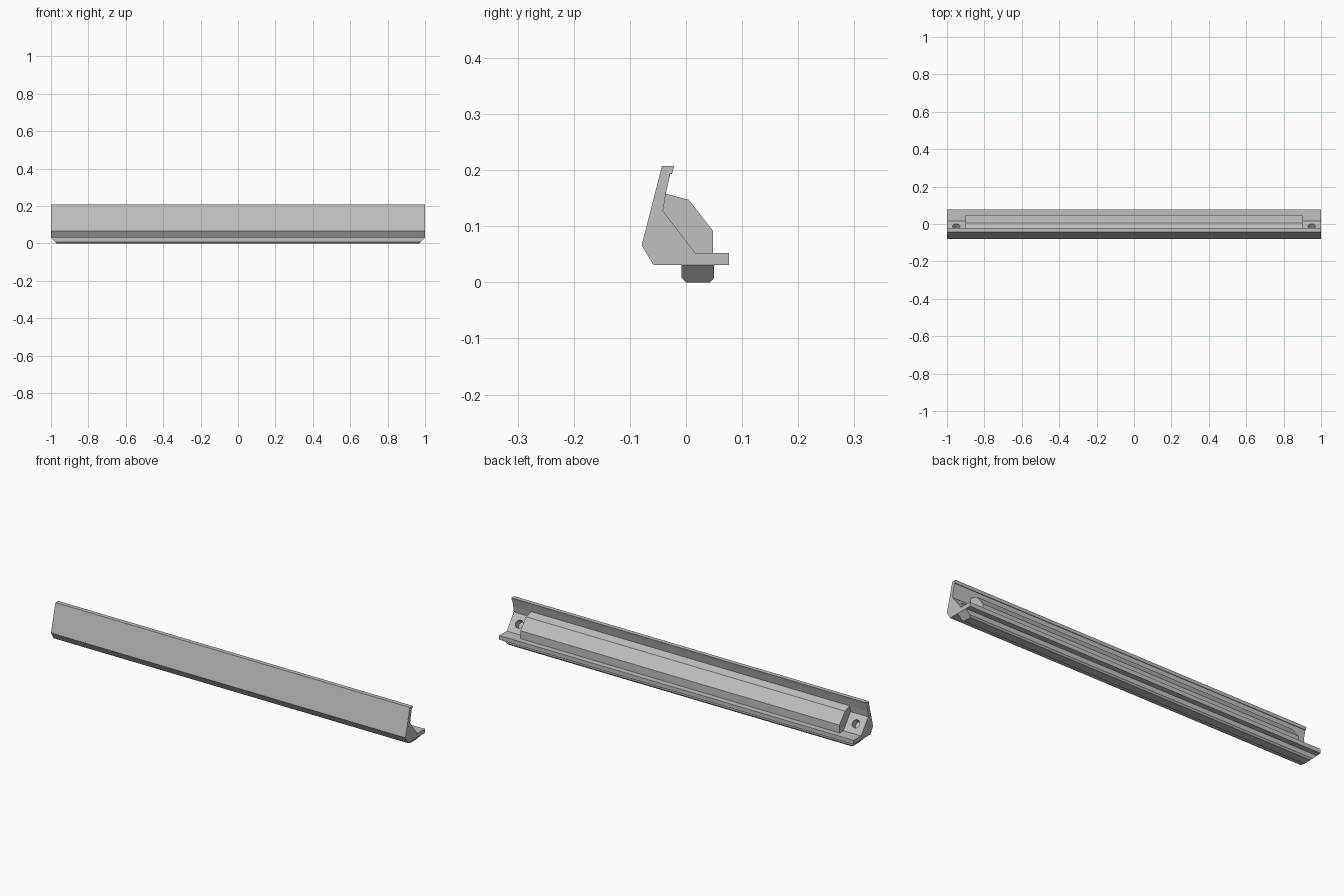
import bpy, bmesh, math
from mathutils import Vector

old = bpy.data.objects.get("Cube")
if old:
    bpy.data.objects.remove(old, do_unlink=True)

grey = bpy.data.materials.new("light grey")
grey.use_nodes = True
colour = (0.53, 0.53, 0.53, 1)
grey.diffuse_color = colour
grey.node_tree.nodes["Principled BSDF"].inputs["Base Color"].default_value = colour


def extrusion(name, profile, half_length):
    """Extrude a (y, z) profile along x; half_length gives the end at height z."""
    bm = bmesh.new()
    ends = [[bm.verts.new((s * half_length(z), y, z)) for y, z in profile] for s in (-1, 1)]
    for end in ends:
        bm.faces.new(end)
    n = len(profile)
    for i in range(n):
        j = (i + 1) % n
        bm.faces.new((ends[0][i], ends[0][j], ends[1][j], ends[1][i]))
    bmesh.ops.recalc_face_normals(bm, faces=bm.faces)
    mesh = bpy.data.meshes.new(name)
    bm.to_mesh(mesh)
    bm.free()
    mesh.materials.append(grey)
    obj = bpy.data.objects.new(name, mesh)
    bpy.context.collection.objects.link(obj)
    return obj


# Main rail: leaning front plate with a hooked lip, sloped inside and rear flange
rail = extrusion("rail_body", [
    (-0.043, 0.207), (-0.021, 0.207), (-0.025, 0.193), (-0.028, 0.193),
    (-0.036, 0.158), (-0.041, 0.127), (0.017, 0.052), (0.077, 0.052),
    (0.077, 0.031), (-0.058, 0.031), (-0.079, 0.066)], lambda z: 1.0)

# Faceted insert lying on the slope
extrusion("rear_insert", [
    (-0.036, 0.158), (0.005, 0.147), (0.048, 0.092), (0.048, 0.052),
    (0.017, 0.052), (-0.041, 0.127)], lambda z: 0.9)

# Foot strip below, chamfered, with ends cut back at 45 degrees
extrusion("foot_strip", [
    (-0.008, 0.031), (0.05, 0.031), (0.05, 0.008), (0.043, 0.0),
    (0.0, 0.0), (-0.008, 0.008)], lambda z: 0.969 + z)

# Blind screw holes square to the slope, one near each end
slope = Vector((0, 0.075, 0.058)).normalized()
for side, x in (("right", -0.95), ("left", 0.95)):
    bpy.ops.mesh.primitive_cylinder_add(
        vertices=24, radius=0.02, depth=0.07, location=(x, -0.012, 0.0895),
        rotation=slope.to_track_quat("Z", "Y").to_euler())
    cutter = bpy.context.object
    cutter.name = side + "_hole_cutter"
    cutter.data.materials.append(grey)
    cutter.hide_render = True
    cutter.hide_set(True)
    cutter.display_type = "WIRE"
    cut = rail.modifiers.new(side + "_hole", "BOOLEAN")
    cut.operation = "DIFFERENCE"
    cut.solver = "EXACT"
    cut.object = cutter
